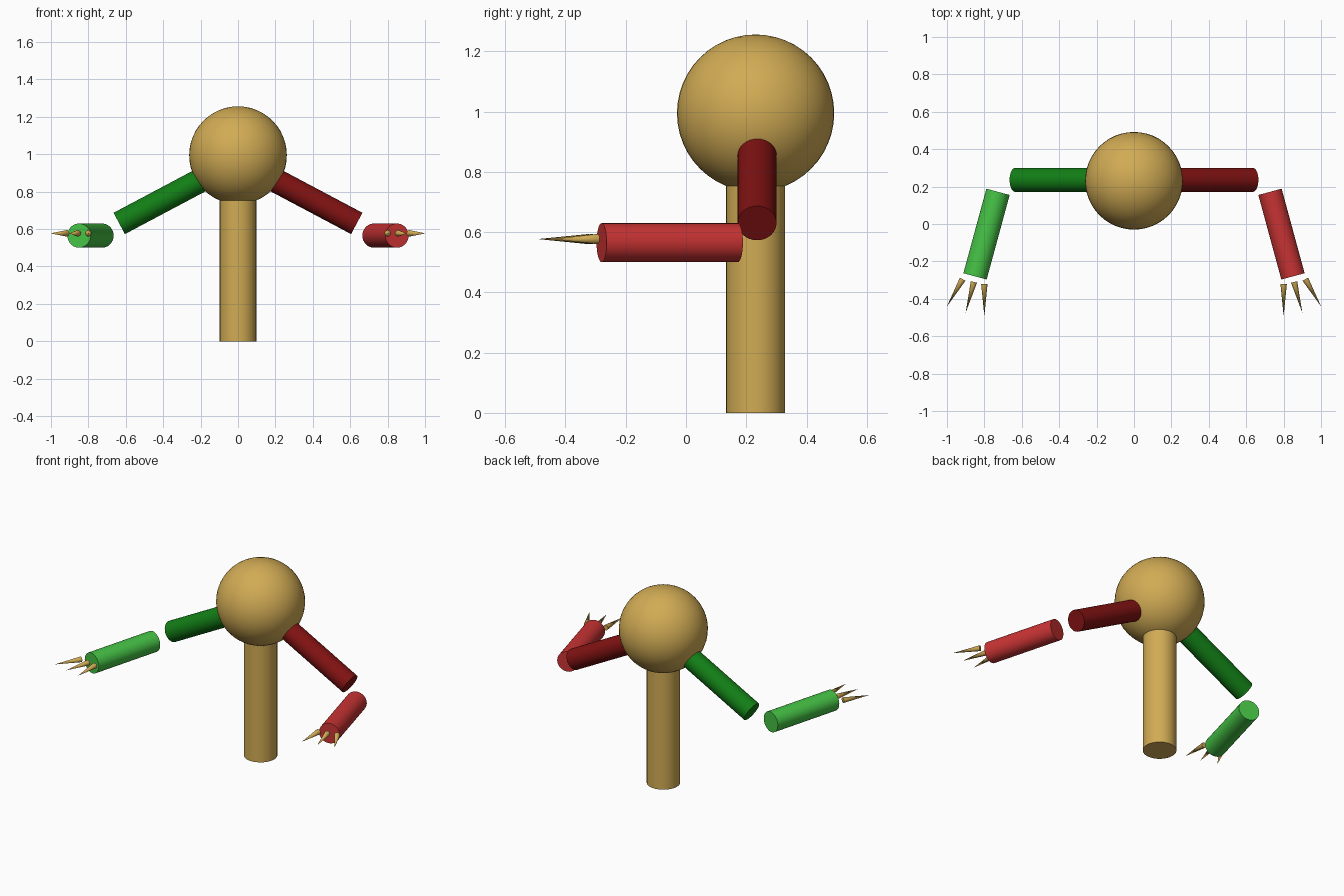
import bpy
from math import radians, sin, cos
from mathutils import Vector

cube = bpy.data.objects.get("Cube")
if cube:
    bpy.data.objects.remove(cube, do_unlink=True)


def make_material(name, rgb):
    mat = bpy.data.materials.new(name)
    mat.use_nodes = True
    color = (*rgb, 1)
    mat.diffuse_color = color
    mat.node_tree.nodes["Principled BSDF"].inputs["Base Color"].default_value = color
    return mat


tan = make_material("tan", (0.64, 0.41, 0.09))
dark_red = make_material("dark red", (0.22, 0.006, 0.006))
light_red = make_material("light red", (0.58, 0.033, 0.033))
dark_green = make_material("dark green", (0.006, 0.21, 0.008))
light_green = make_material("light green", (0.06, 0.54, 0.06))


def finish(name, mat):
    obj = bpy.context.object
    obj.name = name
    obj.data.materials.append(mat)
    bpy.ops.object.shade_smooth_by_angle(angle=radians(35))
    return obj


def rod(name, start, end, r_start, r_end, mat):
    """Round rod (or cone when r_end is zero) between two points."""
    start, end = Vector(start), Vector(end)
    axis = end - start
    bpy.ops.mesh.primitive_cone_add(
        vertices=32, radius1=r_start, radius2=r_end, depth=axis.length,
        location=(start + end) / 2,
        rotation=axis.to_track_quat('Z', 'Y').to_euler())
    return finish(name, mat)


# Body and head
BODY_Y = 0.231
rod("body", (0, BODY_Y, 0), (0, BODY_Y, 0.78), 0.098, 0.098, tan)
bpy.ops.mesh.primitive_uv_sphere_add(segments=48, ring_count=24, radius=0.261,
                                     location=(0, BODY_Y, 0.995))
finish("head", tan)

# Arms: the left one is red, the right one is green
ARM_R = 0.0645
CLAW_LENGTH = 0.17
claws = [("inner", 0.80, -0.322, 0), ("middle", 0.856, -0.31, 15),
         ("outer", 0.916, -0.295, 30)]

for side, s, upper, lower in (("left", 1, dark_red, light_red),
                              ("right", -1, dark_green, light_green)):
    rod(side + "_upper_arm", (s * 0.19, 0.236, 0.866), (s * 0.635, 0.236, 0.63),
        ARM_R, ARM_R, upper)
    rod(side + "_forearm", (s * 0.727, 0.172, 0.565), (s * 0.85, -0.28, 0.565),
        ARM_R, ARM_R, lower)
    # Claws fan outward from the end of the forearm
    for label, x, y, angle in claws:
        a = radians(angle)
        tip = (s * (x + CLAW_LENGTH * sin(a)), y - CLAW_LENGTH * cos(a), 0.577)
        rod(f"{side}_{label}_claw", (s * x, y, 0.577), tip, 0.017, 0, tan)
